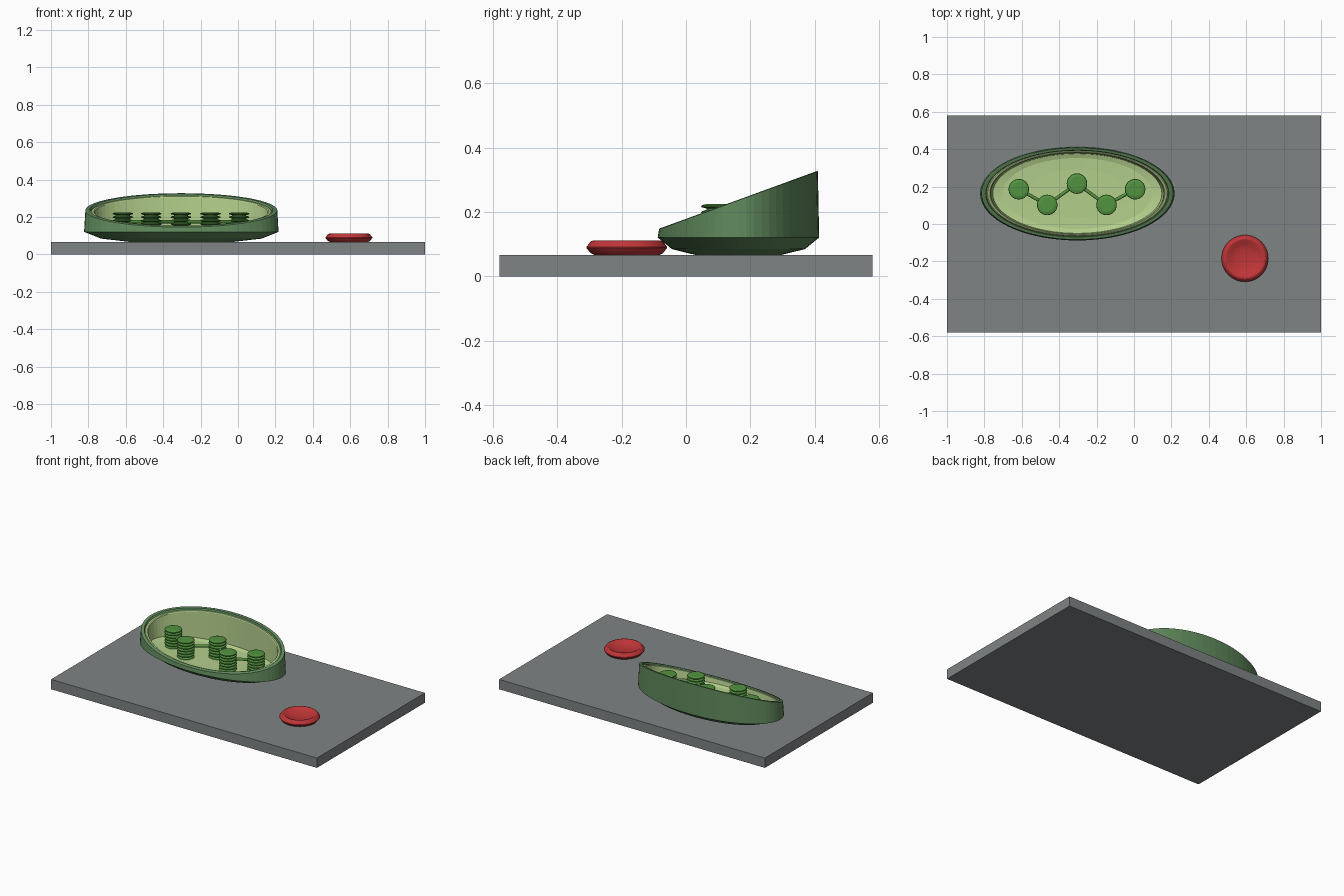
import bpy, bmesh, math
from mathutils import Vector

if "Cube" in bpy.data.objects:
    bpy.data.objects.remove(bpy.data.objects["Cube"])


def material(name, rgb):
    m = bpy.data.materials.new(name)
    m.diffuse_color = (*rgb, 1)
    m.use_nodes = True
    m.node_tree.nodes["Principled BSDF"].inputs["Base Color"].default_value = m.diffuse_color
    return m


GREY = material("slab grey", (0.21, 0.228, 0.232))
GREEN = material("membrane green", (0.115, 0.25, 0.105))
PALE = material("pale green", (0.45, 0.62, 0.26))
LEAF = material("leaf green", (0.085, 0.29, 0.05))
RED = material("red", (0.53, 0.036, 0.038))


def finish(name, bm, mat, smooth=False):
    bmesh.ops.recalc_face_normals(bm, faces=bm.faces)
    me = bpy.data.meshes.new(name)
    bm.to_mesh(me)
    bm.free()
    me.materials.append(mat)
    ob = bpy.data.objects.new(name, me)
    bpy.context.collection.objects.link(ob)
    if smooth:
        bpy.context.view_layer.objects.active = ob
        ob.select_set(True)
        bpy.ops.object.shade_smooth_by_angle(angle=math.radians(25))
        ob.select_set(False)
    return ob


def lathe(name, profile, centre, mat, sides, smooth=False, cap_ends=True):
    """Profile rows are (x radius, y radius, z); z may be a function of y."""
    bm = bmesh.new()
    rings = []
    for rx, ry, z in profile:
        ring = []
        for i in range(sides):
            a = 2 * math.pi * i / sides
            x, y = centre[0] + rx * math.cos(a), centre[1] + ry * math.sin(a)
            ring.append(bm.verts.new((x, y, z(y) if callable(z) else z)))
        rings.append(ring)
    for lo, hi in zip(rings, rings[1:]):
        for i in range(sides):
            j = (i + 1) % sides
            bm.faces.new((lo[i], lo[j], hi[j], hi[i]))
    bm.faces.new(rings[0])
    if cap_ends:
        bm.faces.new(rings[-1])
    return finish(name, bm, mat, smooth)


def rod(name, a, b, radius, mat):
    a, b = Vector(a), Vector(b)
    bm = bmesh.new()
    bmesh.ops.create_cone(bm, segments=12, cap_ends=True, radius1=radius,
                          radius2=radius, depth=(b - a).length)
    ob = finish(name, bm, mat, True)
    ob.location = (a + b) / 2
    ob.rotation_euler = (b - a).to_track_quat('Z', 'Y').to_euler()


# Base slab
bm = bmesh.new()
bmesh.ops.create_cube(bm, size=1)
bmesh.ops.scale(bm, vec=(2, 1.16, 0.067), verts=bm.verts)
bmesh.ops.translate(bm, vec=(0, 0, 0.0335), verts=bm.verts)
finish("base_slab", bm, GREY)


# Slanted oval dish: outer shell and pale lining
def slant(drop):
    return lambda y: 0.148 + (y + 0.085) * 0.365 - drop


DISH = (-0.303, 0.163)
lathe("outer_shell", [
    (0.265, 0.130, 0.066), (0.430, 0.207, 0.085), (0.520, 0.251, 0.121),
    (0.513, 0.247, slant(0.002)), (0.508, 0.244, slant(0)),
    (0.490, 0.232, slant(0)), (0.486, 0.229, slant(0.012)),
    (0.486, 0.229, 0.112), (0.42, 0.20, 0.088), (0.265, 0.130, 0.075),
], DISH, GREEN, 64)
lathe("inner_lining", [
    (0.265, 0.130, 0.107), (0.400, 0.190, 0.110), (0.452, 0.213, 0.119),
    (0.463, 0.218, slant(0.012)), (0.468, 0.221, slant(0.008)),
    (0.480, 0.226, slant(0.008)), (0.487, 0.230, slant(0.014)),
], DISH, PALE, 64, cap_ends=False)

# Disc stacks in a zigzag, joined by thin rods
spots = [(-0.616, 0.186), (-0.464, 0.102), (-0.305, 0.216),
         (-0.147, 0.102), (0.006, 0.186)]
PITCH = 0.0185
for n, spot in enumerate(spots):
    prof = []
    for k in range(7):
        z = 0.100 + k * PITCH
        prof += [(r, r, z + h) for r, h in
                 ((0.038, 0), (0.053, 0.004), (0.055, 0.007),
                  (0.053, 0.010), (0.038, 0.0145))]
    lathe(f"disc_stack_{n + 1}", prof, spot, LEAF, 24)
for n, (a, b) in enumerate(zip(spots, spots[1:])):
    rod(f"link_rod_{n + 1}", (*a, 0.176), (*b, 0.176), 0.009, LEAF)

# Red dished cell on the slab
cell = [(0.100, 0.066), (0.112, 0.072), (0.125, 0.088), (0.125, 0.092),
        (0.112, 0.109), (0.104, 0.112), (0.098, 0.111), (0.080, 0.099),
        (0.050, 0.091), (0.012, 0.088)]
lathe("red_cell", [(r, r, z) for r, z in cell], (0.593, -0.184), RED, 40, True)
